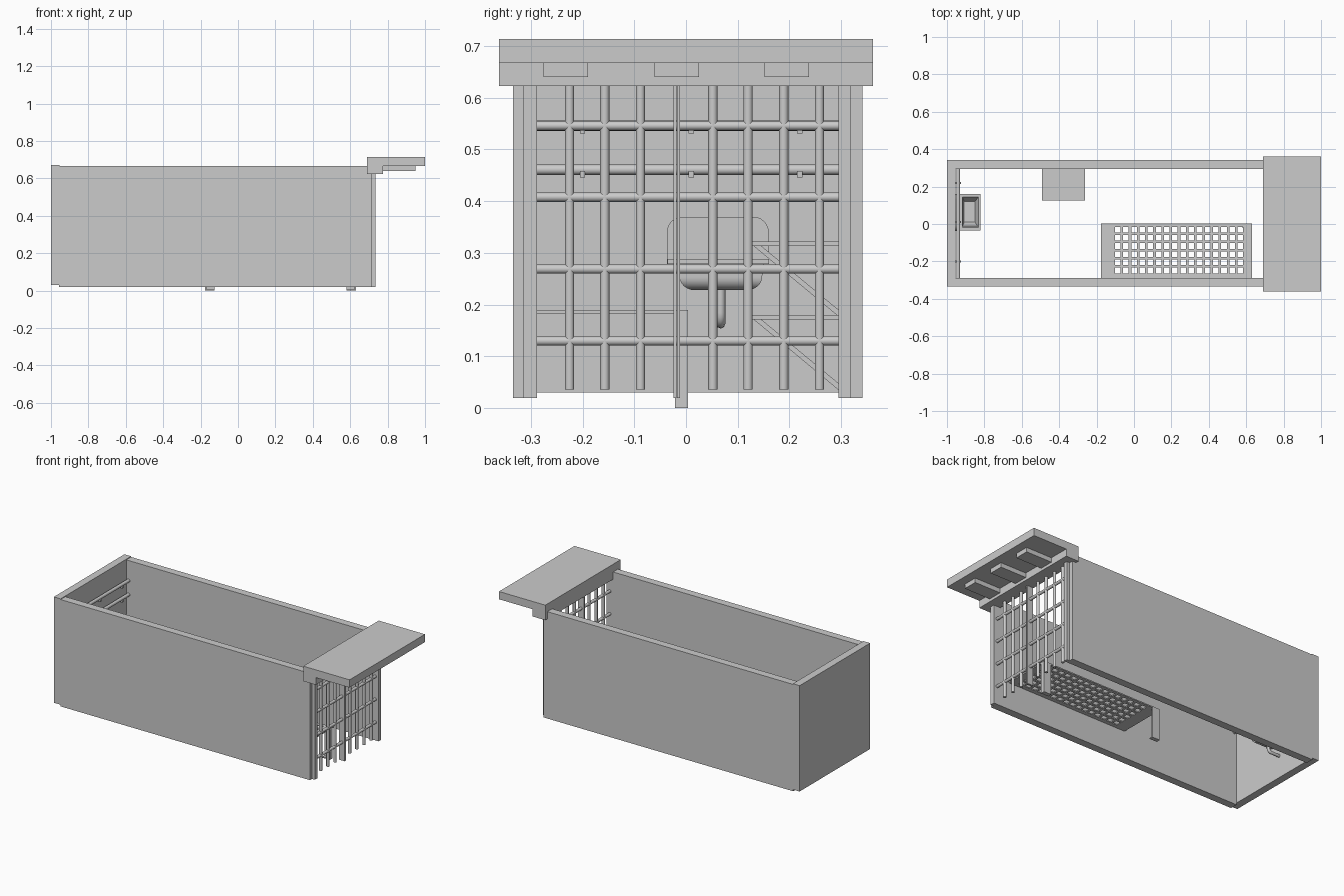
import bpy, bmesh, math
from mathutils import Vector

if "Cube" in bpy.data.objects:
    bpy.data.objects.remove(bpy.data.objects["Cube"])


def make(name, bm, smooth=False):
    bmesh.ops.recalc_face_normals(bm, faces=bm.faces)
    me = bpy.data.meshes.new(name)
    bm.to_mesh(me)
    bm.free()
    ob = bpy.data.objects.new(name, me)
    bpy.context.collection.objects.link(ob)
    if smooth:
        bpy.ops.object.select_all(action='DESELECT')
        ob.select_set(True)
        bpy.context.view_layer.objects.active = ob
        bpy.ops.object.shade_smooth_by_angle(angle=math.radians(35))
    return ob


def add_box(bm, x0, x1, y0, y1, z0, z1):
    vs = bmesh.ops.create_cube(bm, size=1)['verts']
    for v in vs:
        v.co = ((x0 + x1) / 2 + v.co.x * (x1 - x0),
                (y0 + y1) / 2 + v.co.y * (y1 - y0),
                (z0 + z1) / 2 + v.co.z * (z1 - z0))


def boxes(name, *specs):
    bm = bmesh.new()
    for s in specs:
        add_box(bm, *s)
    return make(name, bm)


def rods(name, segs, r, sides=12):
    bm = bmesh.new()
    for a, b in segs:
        a, b = Vector(a), Vector(b)
        d = b - a
        vs = bmesh.ops.create_cone(bm, cap_ends=True, segments=sides, radius1=r,
                                   radius2=r, depth=d.length)['verts']
        q = Vector((0, 0, 1)).rotation_difference(d.normalized())
        for v in vs:
            v.co = q @ v.co + (a + b) / 2
    return make(name, bm, True)


def prism(bm, pts, x0, x1):
    """Extrude a (y, z) outline along x."""
    f = bm.faces.new([bm.verts.new((x0, y, z)) for y, z in pts])
    r = bmesh.ops.extrude_face_region(bm, geom=[f])
    for v in r['geom']:
        if isinstance(v, bmesh.types.BMVert):
            v.co.x = x1


def rounded(y0, y1, z0, z1, r_bottom, r_top, n=6):
    pts = []
    for cy, cz, r, a0 in ((y1, z1, r_top, 0), (y0, z1, r_top, 90),
                          (y0, z0, r_bottom, 180), (y1, z0, r_bottom, 270)):
        sy, sz = (1 if cy == y1 else -1), (1 if cz == z1 else -1)
        if r == 0:
            pts.append((cy, cz))
            continue
        for i in range(n + 1):
            a = math.radians(a0 + 90 * i / n)
            pts.append((cy - sy * r + r * math.cos(a), cz - sz * r + r * math.sin(a)))
    return pts


YI0, YI1 = -0.288, 0.295   # inner wall faces

# cell walls, open at top and bottom
boxes("back_wall", (-1, -0.955, -0.334, 0.341, 0.03, 0.671))
boxes("left_wall", (-0.957, 0.715, -0.334, YI0, 0.02, 0.667))
boxes("right_wall", (-0.957, 0.715, YI1, 0.341, 0.02, 0.667))
boxes("gate_posts", (0.69, 0.735, -0.314, YI0, 0.02, 0.64),
      (0.69, 0.735, YI1, 0.318, 0.02, 0.64))

# canopy with header beam and three blocks beneath
boxes("canopy_slab", (0.69, 1, -0.361, 0.361, 0.667, 0.714))
boxes("canopy_header", (0.69, 0.775, -0.361, 0.361, 0.623, 0.667))
boxes("canopy_blocks", *[(0.775, 0.948, y - 0.043, y + 0.043, 0.64, 0.667)
                         for y in (-0.232, -0.018, 0.195)])

# barred gate
GX = 0.712
rods("gate_vertical_bars", [((GX, y, 0.036), (GX, y, 0.63)) for y in
     (-0.225, -0.157, -0.088, 0.052, 0.12, 0.189, 0.258)], 0.009)
rods("gate_cross_bars", [((GX, YI0, z), (GX, YI1, z)) for z in
     (0.13, 0.269, 0.408, 0.546)], 0.009)
boxes("gate_center_stiles", (0.692, 0.732, -0.024, -0.0185, 0.02, 0.63),
      (0.692, 0.732, -0.0175, -0.012, 0.02, 0.63))

# wall rails with brackets
rods("wall_rails", [((-0.94, YI0, z), (-0.94, YI1, z)) for z in (0.461, 0.546)], 0.01)
boxes("rail_brackets", *[(-0.957, -0.925, y - 0.005, y + 0.005, z - 0.015, z - 0.003)
                         for y in (-0.2, 0.01, 0.22) for z in (0.461, 0.546)])

# bunk: perforated sheet, frame rim and angled legs
BX0, BX1, BY0, BY1 = -0.176, 0.63, YI0, 0.004
pitch, hole = 0.0437, 0.03
gx0, gy1 = -0.102, -0.015
specs = [(BX0, gx0, BY0, BY1, 0.183, 0.19), (gx0 + 15 * pitch + hole, BX1, BY0, BY1, 0.183, 0.19),
         (BX0, BX1, gy1, BY1, 0.183, 0.19), (BX0, BX1, BY0, gy1 - 5 * pitch - hole, 0.183, 0.19)]
for i in range(15):
    x = gx0 + i * pitch + hole
    specs.append((x, x + pitch - hole, BY0 + 0.01, gy1, 0.183, 0.19))
for j in range(5):
    y = gy1 - j * pitch - hole
    specs.append((gx0, BX1 - 0.03, y - pitch + hole, y, 0.183, 0.19))
boxes("bunk_sheet", *specs)
boxes("bunk_legs", *[s for x0, x1, xe in ((-0.176, -0.126, -0.176), (0.58, 0.63, 0.623))
                     for s in ((x0, x1, -0.003, 0.004, 0, 0.187),
                               (xe, xe + 0.007, -0.021, 0.004, 0, 0.187),
                               (x0, x1, -0.021, 0.004, 0, 0.006))])

# wall desk and seat with diagonal braces
for name, zt in (("desk", 0.322), ("seat", 0.18)):
    boxes(name + "_top", (-0.492, -0.262, 0.125, YI1, zt - 0.009, zt))
    bm = bmesh.new()
    for x in (-0.486, -0.276):
        prism(bm, [(0.13, zt - 0.008), (0.145, zt - 0.008),
                   (YI1, zt - 0.132), (YI1, zt - 0.145)], x, x + 0.008)
    make(name + "_braces", bm)

# sink backsplash and rim
bm = bmesh.new()
prism(bm, rounded(-0.037, 0.16, 0.279, 0.37, 0, 0.03), -0.957, -0.95)
make("sink_backsplash", bm, True)

# hollow basin lofted from rectangular rings (x0, x1, y0, y1, z)
rings = []
for i in range(7):
    a = math.radians(90 * i / 6)
    d = 0.03 * (1 - math.sin(a))
    rings.append((-0.95, -0.83 - d, -0.012 + d, 0.147 - d, 0.228 + 0.025 * (1 - math.cos(a))))
rings += [(-0.95, -0.83, -0.012, 0.15, 0.279), (-0.955, -0.82, -0.036, 0.16, 0.279),
          (-0.955, -0.82, -0.036, 0.16, 0.288), (-0.918, -0.832, -0.018, 0.145, 0.288),
          (-0.908, -0.85, 0.01, 0.12, 0.238)]
bm = bmesh.new()
loops = [[bm.verts.new(p) for p in ((a, c, z), (b, c, z), (b, d, z), (a, d, z))]
         for a, b, c, d, z in rings]
for l0, l1 in zip(loops, loops[1:]):
    for k in range(4):
        bm.faces.new((l0[k], l0[(k + 1) % 4], l1[(k + 1) % 4], l1[k]))
bm.faces.new(loops[0])
bm.faces.new(loops[-1])
make("sink_basin", bm, True)

# bent drain pipe running back to the wall
cu = bpy.data.curves.new("sink_drain", 'CURVE')
cu.dimensions = '3D'
cu.bevel_depth = 0.009
cu.bevel_resolution = 2
cu.use_fill_caps = True
path = [(-0.88, 0.067, 0.235), (-0.88, 0.067, 0.185)]
path += [(-0.9 + 0.02 * math.cos(math.radians(t)), 0.067, 0.183 - 0.02 * math.sin(math.radians(t)))
         for t in (15, 35, 55, 75, 90)]
path += [(-0.957, 0.067, 0.163)]
sp = cu.splines.new('POLY')
sp.points.add(len(path) - 1)
for p, c in zip(sp.points, path):
    p.co = (*c, 1)
bpy.context.collection.objects.link(bpy.data.objects.new("sink_drain", cu))
